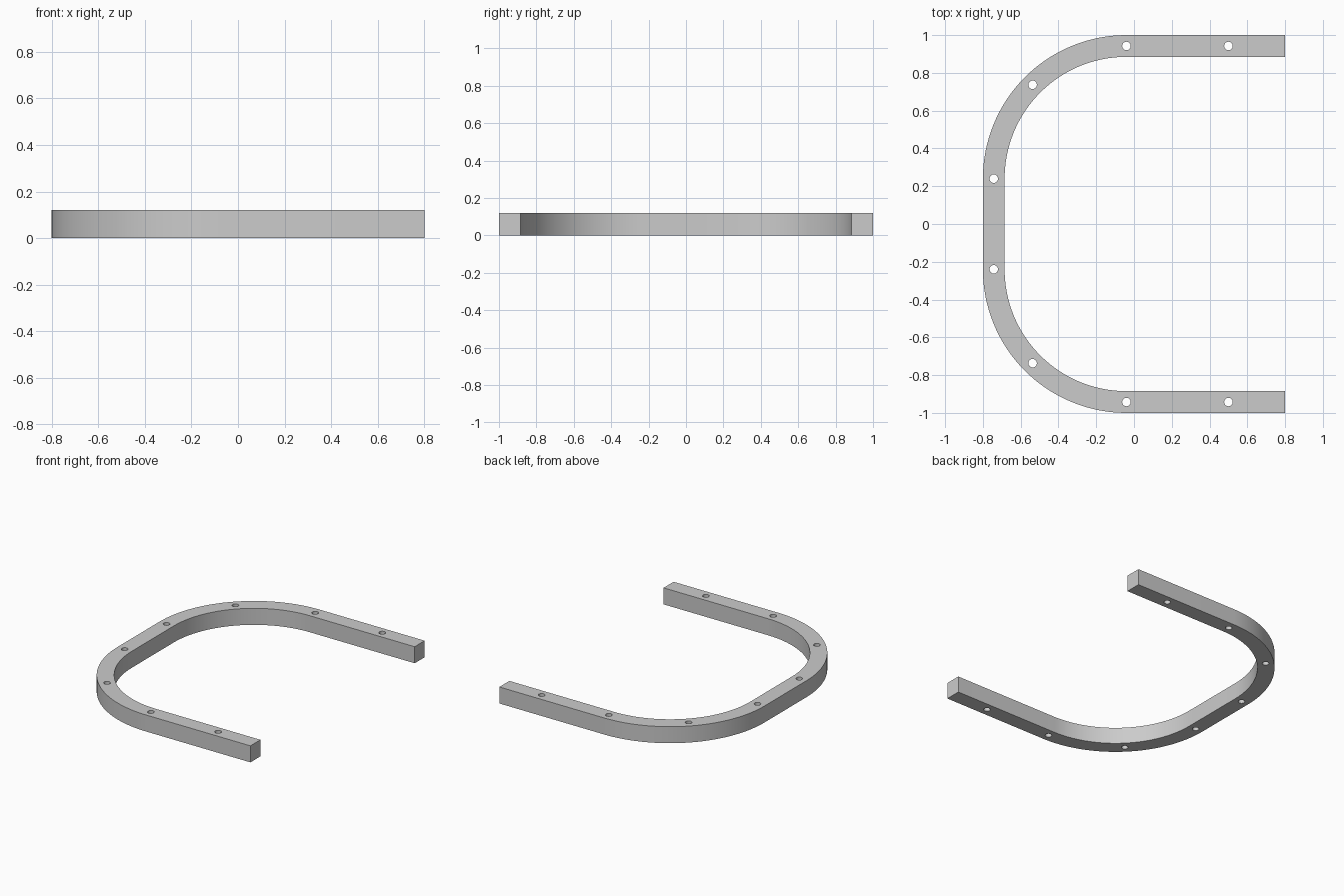
import bpy, bmesh
from math import radians, cos, sin, pi

if "Cube" in bpy.data.objects:
    bpy.data.objects.remove(bpy.data.objects["Cube"])

W, H = 0.115, 0.12           # bar width and height
CX, CY, R = -0.04, 0.24, 0.76  # bend centre and outer radius
END, HOLE_R = 0.8, 0.0225
MID = R - W / 2


def arc(r, cy, a0, a1, n=32):
    return [(CX + r * cos(radians(a0 + (a1 - a0) * i / n)),
             cy + r * sin(radians(a0 + (a1 - a0) * i / n))) for i in range(n + 1)]


def side(r):
    # one edge of the U, from upper free end round to lower free end
    return ([(END, CY + r)] + arc(r, CY, 90, 180)
            + arc(r, -CY, 180, 270) + [(END, -CY - r)])


curve = bpy.data.curves.new("u_shaped_rail", 'CURVE')
curve.dimensions = '2D'
curve.fill_mode = 'BOTH'
curve.extrude = H / 2


def add_loop(pts):
    s = curve.splines.new('POLY')
    s.points.add(len(pts) - 1)
    for p, (x, y) in zip(s.points, pts):
        p.co = (x, y, 0, 1)
    s.use_cyclic_u = True


# U-shaped outline
add_loop(side(R) + side(R - W)[::-1])

# screw holes: straight arm, then start, middle and end of each bend
d = MID * cos(pi / 4)
for hx, hy in [(0.5, CY + MID), (CX, CY + MID), (CX - d, CY + d), (CX - MID, CY)]:
    for s in (1, -1):
        add_loop([(hx + HOLE_R * cos(2 * pi * i / 24),
                   s * hy + HOLE_R * sin(2 * pi * i / 24)) for i in range(24)])

# turn the extruded profile into a welded mesh
temp = bpy.data.objects.new("rail_profile", curve)
bpy.context.collection.objects.link(temp)
bpy.context.view_layer.update()
mesh = bpy.data.meshes.new_from_object(
    temp.evaluated_get(bpy.context.evaluated_depsgraph_get()))
bpy.data.objects.remove(temp)

bm = bmesh.new()
bm.from_mesh(mesh)
bmesh.ops.remove_doubles(bm, verts=bm.verts, dist=1e-5)
bmesh.ops.recalc_face_normals(bm, faces=bm.faces)
bmesh.ops.translate(bm, verts=bm.verts, vec=(0, 0, H / 2))
bm.to_mesh(mesh)
bm.free()

rail = bpy.data.objects.new("u_shaped_rail", mesh)
bpy.context.collection.objects.link(rail)
bpy.context.view_layer.objects.active = rail
rail.select_set(True)
bpy.ops.object.shade_smooth_by_angle(angle=radians(30))
